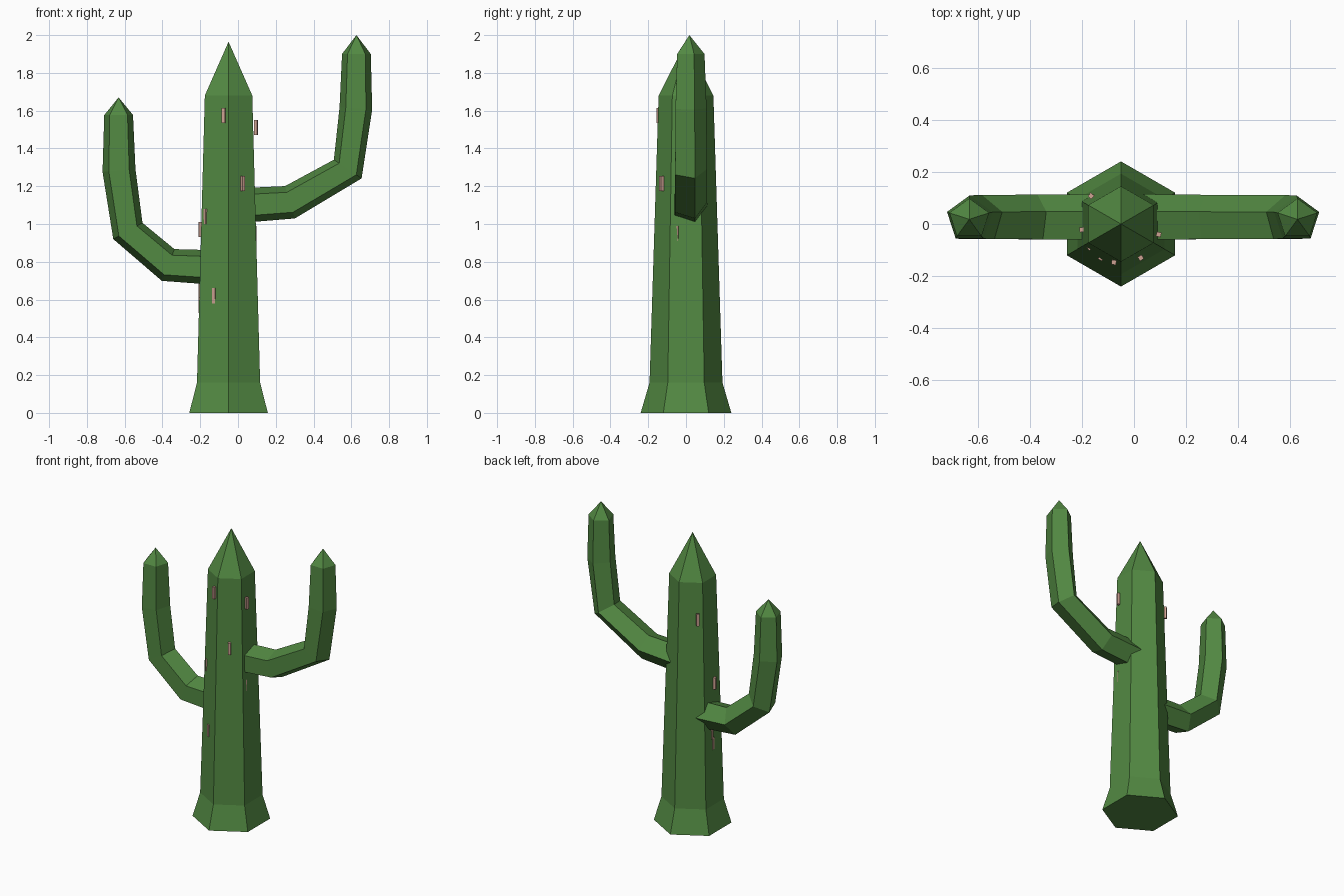
import bpy, bmesh, math
from mathutils import Vector, Matrix

if "Cube" in bpy.data.objects:
    bpy.data.objects.remove(bpy.data.objects["Cube"])


def material(name, rgb):
    m = bpy.data.materials.new(name)
    m.diffuse_color = (*rgb, 1)
    m.use_nodes = True
    m.node_tree.nodes["Principled BSDF"].inputs["Base Color"].default_value = m.diffuse_color
    return m


GREEN = material("cactus green", (0.085, 0.25, 0.055))
PINK = material("spine pink", (0.62, 0.36, 0.29))


def finish(bm, name, mat):
    bmesh.ops.recalc_face_normals(bm, faces=bm.faces)
    me = bpy.data.meshes.new(name)
    bm.to_mesh(me)
    bm.free()
    me.materials.append(mat)
    ob = bpy.data.objects.new(name, me)
    bpy.context.collection.objects.link(ob)
    return ob


def tube(name, path, sides, y, tip):
    """Faceted tube along (x, z, radius) points in the xz plane, ending in a point.
    The first corner of every ring faces +y."""
    bm = bmesh.new()
    pts = [Vector((x, y, z)) for x, z, r in path]
    end = Vector((tip[0], y, tip[1]))
    rings = []
    for i, p in enumerate(pts):
        nxt = pts[i + 1] if i + 1 < len(pts) else end
        t = (nxt - p).normalized()
        if i:
            t = (t + (p - pts[i - 1]).normalized()).normalized()
        side = Vector((0, 1, 0))
        n = t.cross(side)
        ring = []
        for k in range(sides):
            a = math.tau * k / sides
            ring.append(bm.verts.new(p + path[i][2] * (math.cos(a) * side + math.sin(a) * n)))
        rings.append(ring)
    bm.faces.new(rings[0])
    apex = bm.verts.new(end)
    for k in range(sides):
        j = (k + 1) % sides
        for a, b in zip(rings, rings[1:]):
            bm.faces.new((a[k], a[j], b[j], b[k]))
        bm.faces.new((rings[-1][k], rings[-1][j], apex))
    return finish(bm, name, GREEN)


# Hexagonal trunk with flared foot and pointed top
CX = -0.05
tube("trunk", [(CX, 0, 0.24), (CX, 0.16, 0.193), (CX, 1.68, 0.145)], 6, 0, (CX, 1.965))

# Five-sided arms, bent upwards
tube("right_arm", [(0.0, 1.097, 0.097), (0.275, 1.115, 0.094), (0.581, 1.291, 0.093),
                   (0.624, 1.612, 0.091), (0.627, 1.90, 0.08)], 5, 0.018, (0.627, 2.0))
tube("left_arm", [(-0.09, 0.768, 0.097), (-0.37, 0.783, 0.095), (-0.583, 0.963, 0.093),
                  (-0.63, 1.283, 0.092), (-0.632, 1.577, 0.08)], 5, 0.018, (-0.632, 1.67))

# Small upright spines around the trunk
spines = [(-0.077, -0.147, 1.575), (0.095, -0.04, 1.51), (0.026, -0.13, 1.215),
          (-0.17, -0.09, 1.04), (-0.2, -0.022, 0.97), (-0.126, -0.13, 0.62),
          (-0.2, 0.01, 0.645), (-0.2, 0.0, 0.57), (-0.165, 0.108, 1.44),
          (0.086, -0.047, 0.95)]
bm = bmesh.new()
for x, y, z in spines:
    turn = Matrix.Rotation(math.atan2(y, x - CX), 4, 'Z')
    bmesh.ops.create_cube(bm, size=1, matrix=Matrix.Translation((x, y, z)) @ turn
                          @ Matrix.Diagonal((0.018, 0.018, 0.08, 1)))
finish(bm, "spines", PINK)
